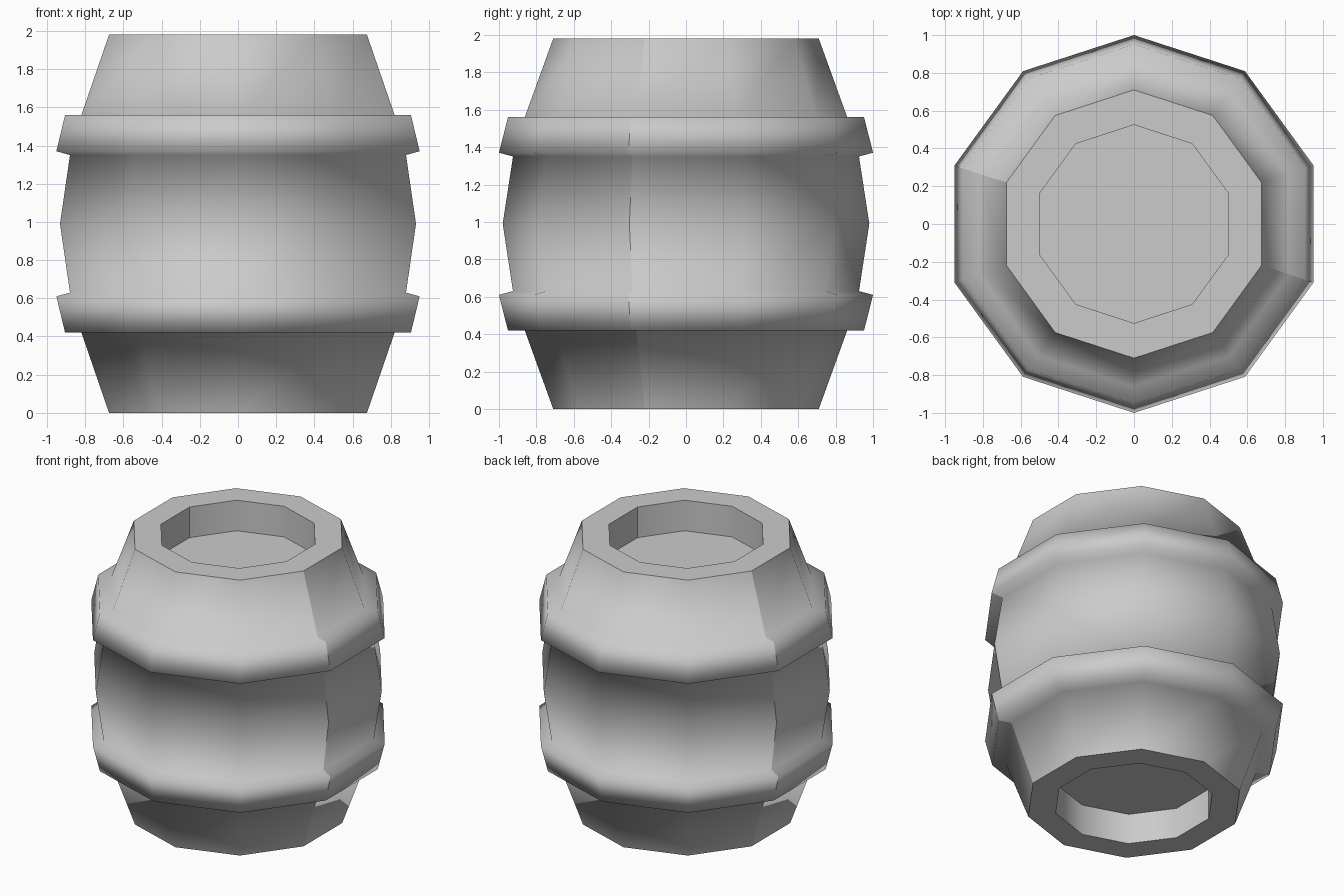
import bpy
import bmesh
from math import sin, cos, tau

SIDES = 10
HEIGHT = 1.98
RECESS = 0.22

cube = bpy.data.objects.get("Cube")
if cube:
    bpy.data.objects.remove(cube, do_unlink=True)

grey = bpy.data.materials.new("plain grey")
grey.use_nodes = True
colour = (0.6, 0.6, 0.6, 1)
grey.diffuse_color = colour
grey.node_tree.nodes["Principled BSDF"].inputs["Base Color"].default_value = colour

# Lower half of the profile (radius, height): recess, rim, cone, hoop, belly
lower = [(0.525, RECESS), (0.525, 0), (0.71, 0), (0.862, 0.42),
         (0.952, 0.42), (1.0, 0.61), (0.925, 0.63)]
upper = [(r, HEIGHT - z) for r, z in reversed(lower)]
profile = lower + [(0.98, HEIGHT / 2)] + upper

bm = bmesh.new()


def add_ring(radius, z):
    angles = [tau * (i / SIDES + 0.25) for i in range(SIDES)]
    return [bm.verts.new((radius * cos(a), radius * sin(a), z)) for a in angles]


rings = [add_ring(r, z) for r, z in profile]

# Barrel wall
for a, b in zip(rings, rings[1:]):
    for i in range(SIDES):
        j = (i + 1) % SIDES
        bm.faces.new((a[i], a[j], b[j], b[i])).smooth = True

# Recessed lids
bm.faces.new(reversed(rings[0]))
bm.faces.new(rings[-1])

# Hard edges round the rims and lids
last = len(rings) - 1
for k in (0, 1, 2, last - 2, last - 1, last):
    for i in range(SIDES):
        bm.edges.get((rings[k][i], rings[k][(i + 1) % SIDES])).smooth = False

# Two upright seams on opposite sides
for i in (2, 7):
    for a, b in zip(rings, rings[1:]):
        bm.edges.get((a[i], b[i])).smooth = False

bmesh.ops.recalc_face_normals(bm, faces=bm.faces)
mesh = bpy.data.meshes.new("barrel")
bm.to_mesh(mesh)
bm.free()
mesh.materials.append(grey)
barrel = bpy.data.objects.new("barrel", mesh)
bpy.context.collection.objects.link(barrel)
